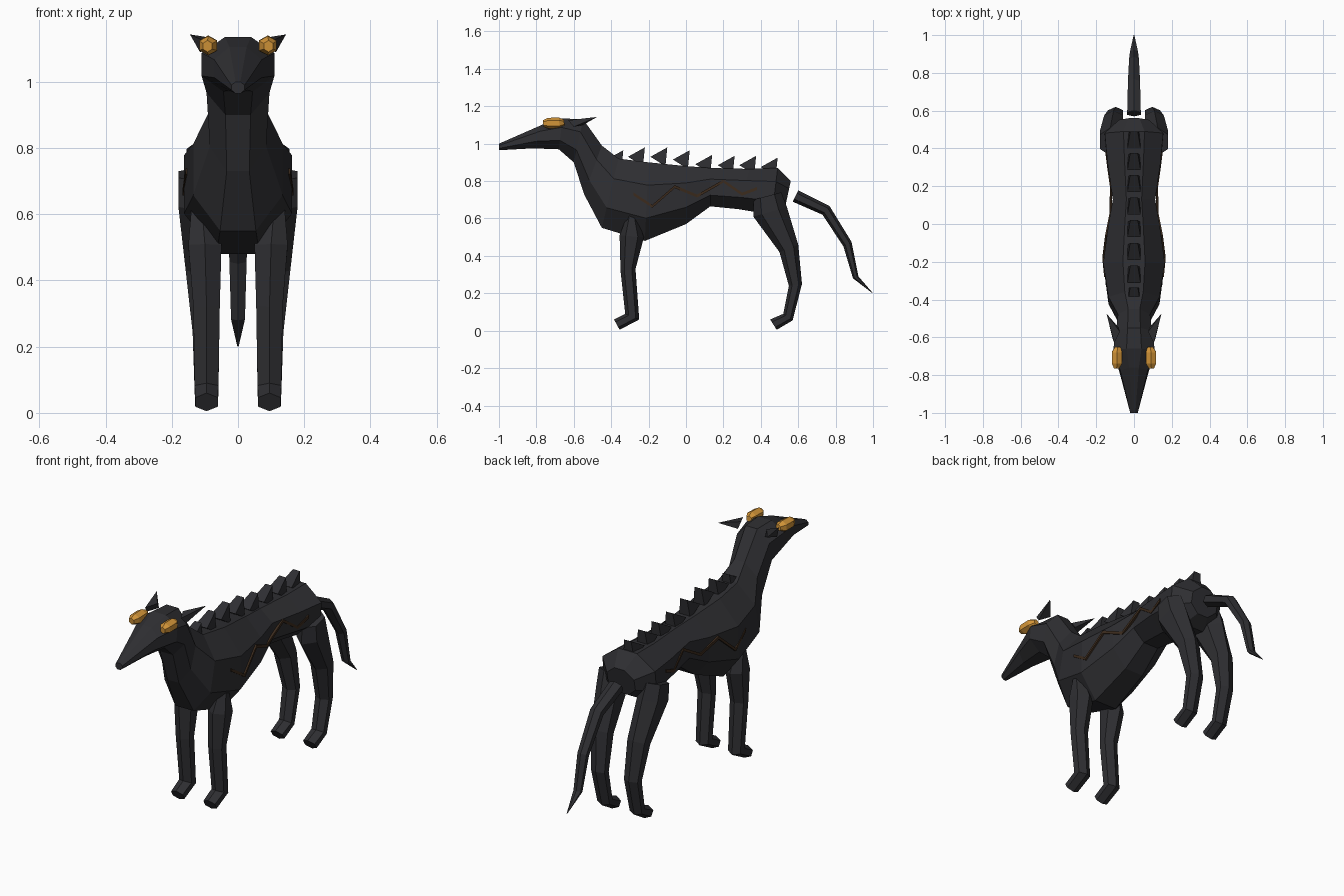
import bpy, bmesh, math
from mathutils import Vector


def material(name, rgb):
    m = bpy.data.materials.new(name)
    m.diffuse_color = (*rgb, 1)
    return m


BLACK = material("charcoal", (0.028, 0.028, 0.032))
AMBER = material("amber", (0.65, 0.3, 0.04))
BROWN = material("dark_brown", (0.045, 0.024, 0.012))


def finish(name, bm, mat, mirror=False):
    bmesh.ops.recalc_face_normals(bm, faces=bm.faces[:])
    me = bpy.data.meshes.new(name)
    bm.to_mesh(me)
    bm.free()
    me.materials.append(mat)
    ob = bpy.data.objects.new(name, me)
    bpy.context.collection.objects.link(ob)
    if mirror:
        ob.modifiers.new("mirror", "MIRROR").use_mirror_merge = False
    return ob


def loft(name, rings, shape, mat=BLACK, mirror=False):
    """Each ring: (y, z) of one edge, (y, z) of the opposite edge, half width, x centre."""
    bm = bmesh.new()
    loops = []
    for y0, z0, y1, z1, w, x in rings:
        loops.append([bm.verts.new((x + w * s,
                                    (y0 + y1) / 2 + c * (y0 - y1) / 2,
                                    (z0 + z1) / 2 + c * (z0 - z1) / 2)) for s, c in shape])
    n = len(shape)
    for a, b in zip(loops, loops[1:]):
        for i in range(n):
            j = (i + 1) % n
            bm.faces.new((a[i], a[j], b[j], b[i]))
    bm.faces.new(loops[0])
    bm.faces.new(loops[-1])
    return finish(name, bm, mat, mirror)


OCT = [(.36, 1), (1, .42), (1, -.42), (.4, -1), (-.4, -1), (-1, -.42), (-1, .42), (-.36, 1)]
HEX = [(0, 1), (1, .5), (1, -.5), (0, -1), (-1, -.5), (-1, .5)]
QUAD = [(1, 1), (1, -1), (-1, -1), (-1, 1)]

# Head, neck and torso in one skin
loft("body", [
    (-1.00, 1.00, -1.00, .965, .02, 0),
    (-.76, 1.105, -.82, .975, .072, 0),
    (-.66, 1.135, -.68, .97, .11, 0),
    (-.55, 1.13, -.60, .90, .095, 0),
    (-.45, .99, -.545, .73, .085, 0),
    (-.36, .92, -.45, .55, .135, 0),
    (-.20, .90, -.22, .48, .163, 0),
    (.00, .88, .00, .57, .135, 0),
    (.13, .87, .13, .665, .112, 0),
    (.34, .865, .28, .65, .14, 0),
    (.49, .87, .46, .62, .155, 0),
    (.56, .80, .53, .66, .08, 0)], OCT)

# Legs
loft("front_leg", [
    (-.31, .63, -.27, .63, .03, .11),
    (-.355, .51, -.225, .50, .05, .10),
    (-.35, .32, -.27, .33, .04, .095),
    (-.325, .09, -.25, .06, .036, .095),
    (-.385, .06, -.355, .005, .034, .095)], HEX, mirror=True)
loft("hind_leg", [
    (.36, .70, .51, .74, .055, .125),
    (.36, .61, .54, .66, .06, .12),
    (.50, .42, .60, .46, .05, .108),
    (.55, .24, .62, .25, .04, .097),
    (.52, .09, .57, .055, .036, .095),
    (.45, .06, .485, .005, .034, .095)], HEX, mirror=True)

# Tail
loft("tail", [
    (.60, .75, .57, .69, .036, 0),
    (.767, .667, .73, .62, .032, 0),
    (.885, .475, .842, .45, .026, 0),
    (.922, .29, .893, .28, .021, 0),
    (1.00, .20, .996, .201, .002, 0)], HEX)

# Spines along the back
spines = [(-.335, .965), (-.22, .98), (-.10, .98), (.02, .965),
          (.14, .94), (.26, .935), (.375, .935), (.49, .925)]
for i, (y, z) in enumerate(spines):
    bm = bmesh.new()
    f, t, b = [[bm.verts.new((s * w, yy, zz)) for s in (-1, 1)] for w, yy, zz in
               ((.035, y - .09, z - .05), (.02, y, z), (.033, y - .01, z - .1))]
    for p, q in ((f, t), (t, b), (b, f)):
        bm.faces.new((p[0], p[1], q[1], q[0]))
    bm.faces.new((f[0], t[0], b[0]))
    bm.faces.new((f[1], t[1], b[1]))
    finish(f"back_spine_{i + 1}", bm, BLACK)

# Ears: thin swept-back points
bm = bmesh.new()
base = [bm.verts.new(p) for p in ((.075, -.57, 1.132), (.105, -.63, 1.125),
                                  (.115, -.60, 1.09), (.08, -.55, 1.10))]
tip = bm.verts.new((.145, -.475, 1.143))
bm.faces.new(base)
for i in range(4):
    bm.faces.new((base[i], base[(i + 1) % 4], tip))
finish("ear", bm, BLACK, mirror=True)

# Eyes: faceted amber stones
loft("eye", [
    (-.765, 1.125, -.762, 1.09, .014, .092),
    (-.74, 1.138, -.735, 1.08, .027, .09),
    (-.68, 1.14, -.675, 1.08, .027, .09),
    (-.652, 1.128, -.65, 1.095, .014, .086)], HEX, AMBER, mirror=True)

# Zigzag seams on the flanks
path = [(-.28, .73, .152), (-.18, .665, .162), (-.06, .77, .147), (.06, .72, .123),
        (.20, .80, .122), (.30, .73, .136), (.38, .76, .146)]
loft("flank_seam", [(y, z + .008, y, z - .008, .006, x) for y, z, x in path],
     QUAD, BROWN, mirror=True)
